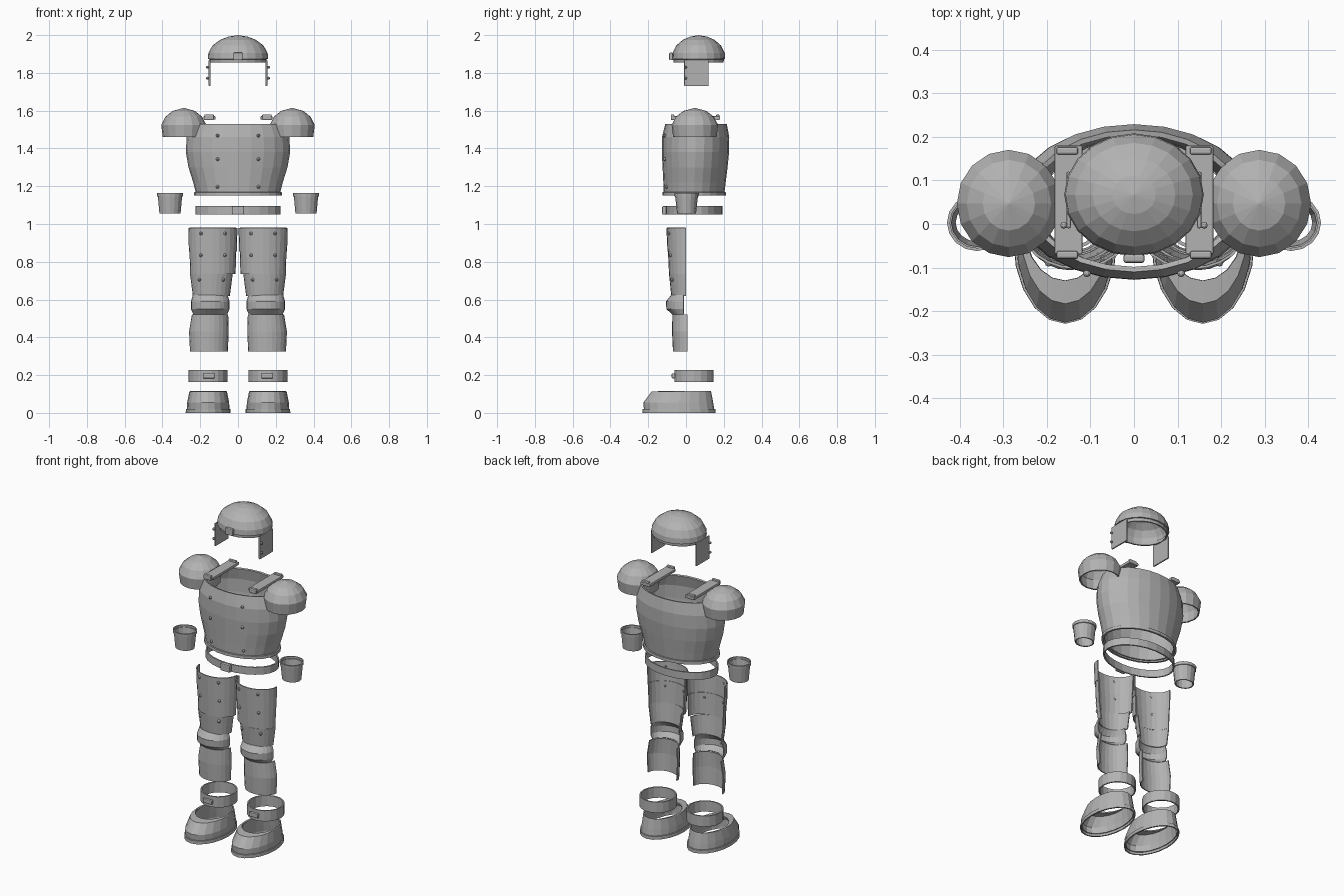
import bpy, bmesh, math

steel = bpy.data.materials.new("steel grey")
steel.diffuse_color = (0.45, 0.45, 0.45, 1)


def finish(name, bm):
    me = bpy.data.meshes.new(name)
    bm.to_mesh(me)
    bm.free()
    me.materials.append(steel)
    ob = bpy.data.objects.new(name, me)
    bpy.context.collection.objects.link(ob)
    return ob


def shell(name, rings, n=20, half=False, thick=0.008):
    """Plate lofted through elliptical rings (z, cx, cy, rx, ry), listed from the bottom up."""
    bm = bmesh.new()
    start, sweep = math.pi, (math.pi if half else 2 * math.pi)
    count = n + 1 if half else n
    loops = []
    for z, cx, cy, rx, ry in rings:
        loop = []
        for i in range(count):
            a = start + sweep * i / n
            loop.append(bm.verts.new((cx + rx * math.cos(a), cy + ry * math.sin(a), z)))
        loops.append(loop)
    for lo, hi in zip(loops, loops[1:]):
        for i in range(n):
            j = (i + 1) % count
            bm.faces.new((lo[i], lo[j], hi[j], hi[i]))
    bmesh.ops.remove_doubles(bm, verts=bm.verts, dist=0.0005)
    ob = finish(name, bm)
    mod = ob.modifiers.new("thickness", 'SOLIDIFY')
    mod.thickness, mod.offset = thick, -1
    return ob


def box(name, loc, size, bevel=0.005):
    bm = bmesh.new()
    bmesh.ops.create_cube(bm, size=1)
    for v in bm.verts:
        v.co = [c * s + l for c, s, l in zip(v.co, size, loc)]
    ob = finish(name, bm)
    mod = ob.modifiers.new("soft edges", 'BEVEL')
    mod.width, mod.segments = bevel, 2
    return ob


def stud(name, loc, r=0.009):
    bm = bmesh.new()
    bmesh.ops.create_uvsphere(bm, u_segments=8, v_segments=6, radius=r)
    bmesh.ops.translate(bm, verts=bm.verts, vec=loc)
    return finish(name, bm)


# Helmet: domed bowl, brow buckle
shell("helmet", [(z, 0, 0.067, r, r * 0.88) for z, r in
                 [(1.855, 0.150), (1.872, 0.152), (1.873, 0.160), (1.905, 0.157), (1.945, 0.135),
                  (1.975, 0.095), (1.992, 0.05), (2.0, 0)]])
box("helmet_buckle", (0, -0.079, 1.887), (0.048, 0.02, 0.04))

# Cuirass: hollow barrel, waist rim
shell("cuirass", [(z, 0, cy, rx, ry) for z, cy, rx, ry in
                  [(1.15, 0.043, 0.232, 0.168), (1.168, 0.043, 0.232, 0.168), (1.169, 0.043, 0.224, 0.161),
                   (1.22, 0.045, 0.237, 0.165), (1.30, 0.048, 0.262, 0.172), (1.38, 0.05, 0.276, 0.178),
                   (1.46, 0.051, 0.272, 0.178), (1.53, 0.053, 0.245, 0.163)]], n=24, thick=0.012)

# Belt
shell("belt", [(1.05, 0, 0.042, 0.225, 0.15), (1.095, 0, 0.042, 0.225, 0.15)], n=24)
box("belt_buckle", (0, -0.115, 1.072), (0.064, 0.022, 0.044))

for s, side in ((-1, "right"), (1, "left")):
    # Cheek guard
    box("cheek_guard_" + side, (s * 0.15, 0.055, 1.80), (0.01, 0.13, 0.14), 0.004)
    for z in (1.83, 1.772):
        stud("cheek_stud_" + side, (s * 0.161, -0.003, z), 0.008)

    # Shoulder strap with end buckles
    box("shoulder_strap_" + side, (s * 0.15, 0.055, 1.562), (0.064, 0.25, 0.018), 0.004)
    for y in (-0.071, 0.168):
        box("strap_buckle_" + side, (s * 0.153, y, 1.565), (0.05, 0.018, 0.03))

    # Chest studs
    for z, y in ((1.468, -0.113), (1.343, -0.112), (1.197, -0.101)):
        stud("chest_stud_" + side, (s * 0.108, y, z))

    # Pauldron
    shell("pauldron_" + side, [(z, s * 0.287, 0.047, r * 0.97, r) for z, r in
                               [(1.46, 0.115), (1.525, 0.123), (1.568, 0.100),
                                (1.598, 0.062), (1.615, 0)]], n=16)

    # Bracer
    shell("bracer_" + side, [(1.055, s * 0.36, 0.003, 0.056, 0.05), (1.145, s * 0.36, 0.003, 0.064, 0.06),
                             (1.146, s * 0.36, 0.003, 0.068, 0.064), (1.163, s * 0.36, 0.003, 0.069, 0.065)],
          n=16, thick=0.007)

    # Thigh lames: open-backed plates with a pair of studs each
    lames = [(0.98, 0.855, 0.133, 0.130, 0.127, 0.104, 0.098),
             (0.865, 0.735, 0.133, 0.124, 0.120, 0.096, 0.09),
             (0.735, 0.62, 0.141, 0.113, 0.098, 0.09, 0.078)]
    for k, (top, low, cx, rt, rb, yt, yb) in enumerate(lames, 1):
        shell(f"thigh_lame_{k}_{side}", [(low, s * cx, 0, rb, yb), (top, s * cx, 0, rt, yt)],
              n=12, half=True, thick=0.006)
        for dx in (-0.063, 0.063):
            zs = top - 0.03
            rx, ry = rt - 0.002, yt - 0.002
            stud(f"thigh_stud_{k}_{side}", (s * cx + dx, -ry * math.sqrt(1 - (dx / rx) ** 2), zs))

    # Knee guard
    shell("knee_guard_" + side, [(0.522, s * 0.147, -0.012, 0.09, 0.062), (0.55, s * 0.147, -0.012, 0.102, 0.092),
                                 (0.59, s * 0.147, -0.012, 0.102, 0.094), (0.625, s * 0.147, -0.012, 0.092, 0.066)],
          n=12, half=True, thick=0.006)

    # Greave
    shell("greave_" + side, [(0.325, s * 0.154, 0.008, 0.10, 0.077), (0.43, s * 0.154, 0.008, 0.105, 0.082),
                             (0.522, s * 0.148, 0.008, 0.096, 0.08)], n=12, half=True, thick=0.006)

    # Ankle cuff
    shell("ankle_cuff_" + side, [(0.163, s * 0.158, 0.043, 0.103, 0.105),
                                 (0.228, s * 0.158, 0.043, 0.103, 0.105)], n=18)
    box("ankle_buckle_" + side, (s * 0.155, -0.067, 0.196), (0.062, 0.018, 0.026))

    # Boot: open foot plate with a flared sole rim
    shell("boot_" + side, [(z, s * 0.158, cy, rx, ry) for z, cy, rx, ry in
                           [(0, -0.037, 0.119, 0.192), (0.02, -0.037, 0.118, 0.192), (0.021, -0.037, 0.113, 0.186),
                            (0.055, -0.041, 0.111, 0.185), (0.112, -0.025, 0.100, 0.158),
                            (0.116, 0.0, 0.095, 0.13)]], n=20)
